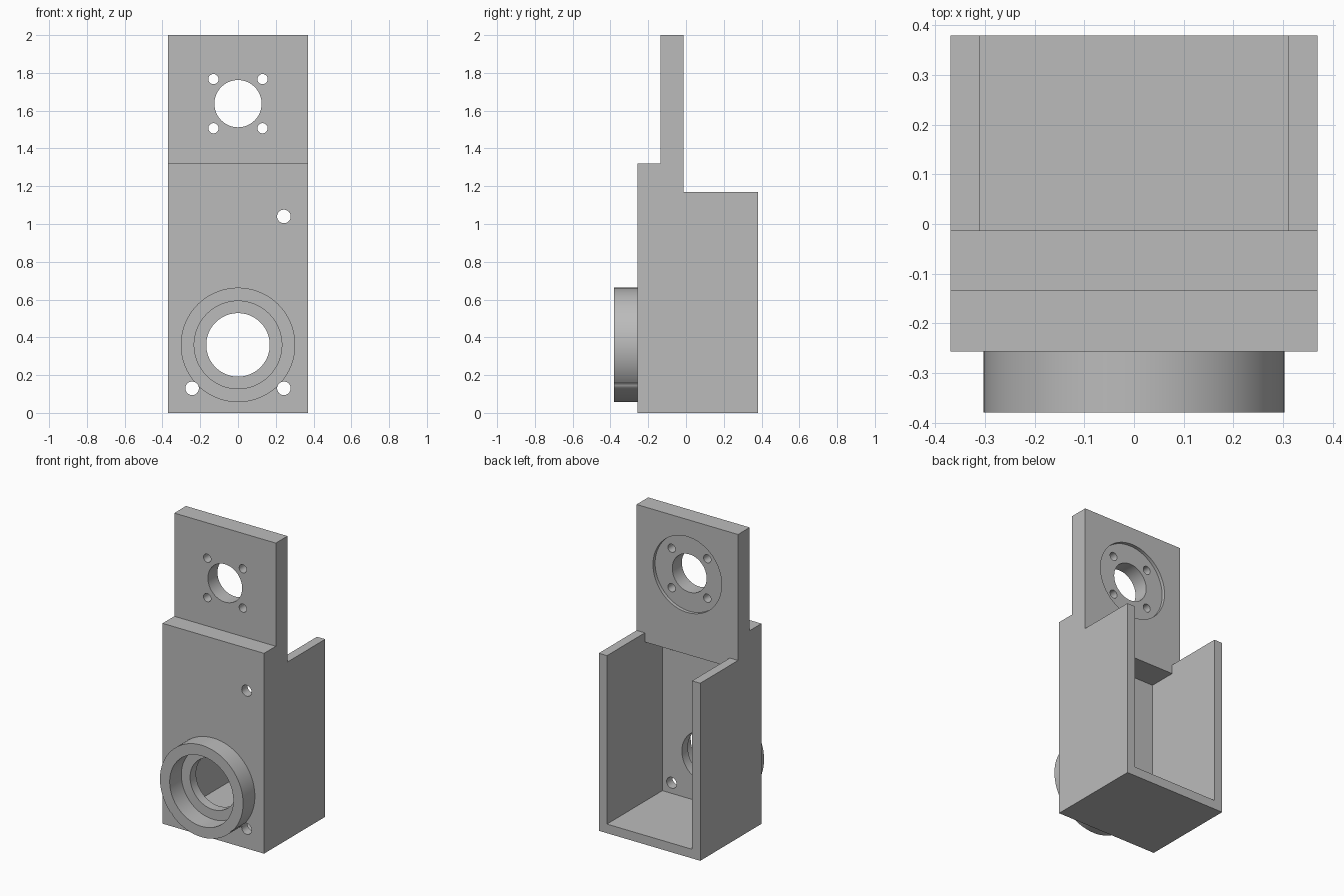
import bpy, bmesh, math
from mathutils import Matrix

if "Cube" in bpy.data.objects:
    bpy.data.objects.remove(bpy.data.objects["Cube"])

grey = bpy.data.materials.new("plain grey")
grey.diffuse_color = (0.5, 0.5, 0.5, 1)
grey.use_nodes = True
grey.node_tree.nodes["Principled BSDF"].inputs["Base Color"].default_value = grey.diffuse_color

HALF_W = 0.37                                   # outer half width
INNER_W = 0.31                                  # cavity half width
FRONT, PLATE_F, PLATE_B, BACK = -0.257, -0.135, -0.0135, 0.38
WALL_IN = -0.197                                # inside of the front wall
BOSS_Z, FLANGE_Z = 0.36, 1.637


def make_object(name, bm):
    bmesh.ops.recalc_face_normals(bm, faces=bm.faces)
    mesh = bpy.data.meshes.new(name)
    bm.to_mesh(mesh)
    bm.free()
    mesh.materials.append(grey)
    obj = bpy.data.objects.new(name, mesh)
    bpy.context.collection.objects.link(obj)
    return obj


def extrude_x(name, profile, half):
    """Extrude a (y, z) side profile symmetrically along x."""
    bm = bmesh.new()
    face = bm.faces.new([bm.verts.new((-half, y, z)) for y, z in profile])
    ext = bmesh.ops.extrude_face_region(bm, geom=[face])
    verts = [g for g in ext["geom"] if isinstance(g, bmesh.types.BMVert)]
    bmesh.ops.translate(bm, verts=verts, vec=(2 * half, 0, 0))
    return make_object(name, bm)


def cylinder_y(name, x, z, r, y0, y1, sides=64):
    """Cylinder along y between y0 and y1."""
    bm = bmesh.new()
    m = Matrix.Translation((x, (y0 + y1) / 2, z)) @ Matrix.Rotation(math.pi / 2, 4, 'X')
    bmesh.ops.create_cone(bm, cap_ends=True, segments=sides, radius1=r, radius2=r,
                          depth=y1 - y0, matrix=m)
    return make_object(name, bm)


def combine(obj, tool, op='DIFFERENCE'):
    mod = obj.modifiers.new("bool", 'BOOLEAN')
    mod.operation, mod.solver, mod.object = op, 'EXACT', tool
    bpy.context.view_layer.objects.active = obj
    bpy.ops.object.modifier_apply(modifier=mod.name)
    bpy.data.objects.remove(tool)


# Housing with the raised mounting plate
housing = extrude_x("bracket_housing", [
    (FRONT, 0), (BACK, 0), (BACK, 1.17), (PLATE_B, 1.17),
    (PLATE_B, 2), (PLATE_F, 2), (PLATE_F, 1.32), (FRONT, 1.32)], HALF_W)

# Cavity, open to the back and top, reaching under the plate
combine(housing, extrude_x("cavity_cutter", [
    (WALL_IN, 0.06), (0.5, 0.06), (0.5, 1.3), (PLATE_B, 1.3),
    (PLATE_B, 1.11), (WALL_IN, 1.11)], INNER_W))

# Bearing boss with stepped bore
combine(housing, cylinder_y("boss", 0, BOSS_Z, 0.303, -0.38, -0.23, 96), 'UNION')
combine(housing, cylinder_y("seat_cutter", 0, BOSS_Z, 0.232, -0.5, -0.259, 96))
combine(housing, cylinder_y("bore_cutter", 0, BOSS_Z, 0.168, -0.6, -0.1, 96))

# Screw holes in the front wall
for x, z in ((0.243, 1.04), (0.243, 0.13), (-0.243, 0.13)):
    combine(housing, cylinder_y("screw_cutter", x, z, 0.036, -0.6, -0.1, 32))

# Flange recess on the back of the plate, centre hole and four bolt holes
combine(housing, cylinder_y("recess_cutter", 0, FLANGE_Z, 0.25, PLATE_B - 0.022, 0.1, 96))
combine(housing, cylinder_y("centre_cutter", 0, FLANGE_Z, 0.125, -0.4, 0.2))
for sx in (-1, 1):
    for sz in (-1, 1):
        combine(housing, cylinder_y("bolt_cutter", sx * 0.13, FLANGE_Z + sz * 0.13,
                                    0.027, -0.4, 0.2, 32))

# Smooth round walls, sharp edges elsewhere
bpy.ops.object.select_all(action='DESELECT')
housing.select_set(True)
bpy.context.view_layer.objects.active = housing
bpy.ops.object.shade_smooth_by_angle(angle=math.radians(30))
